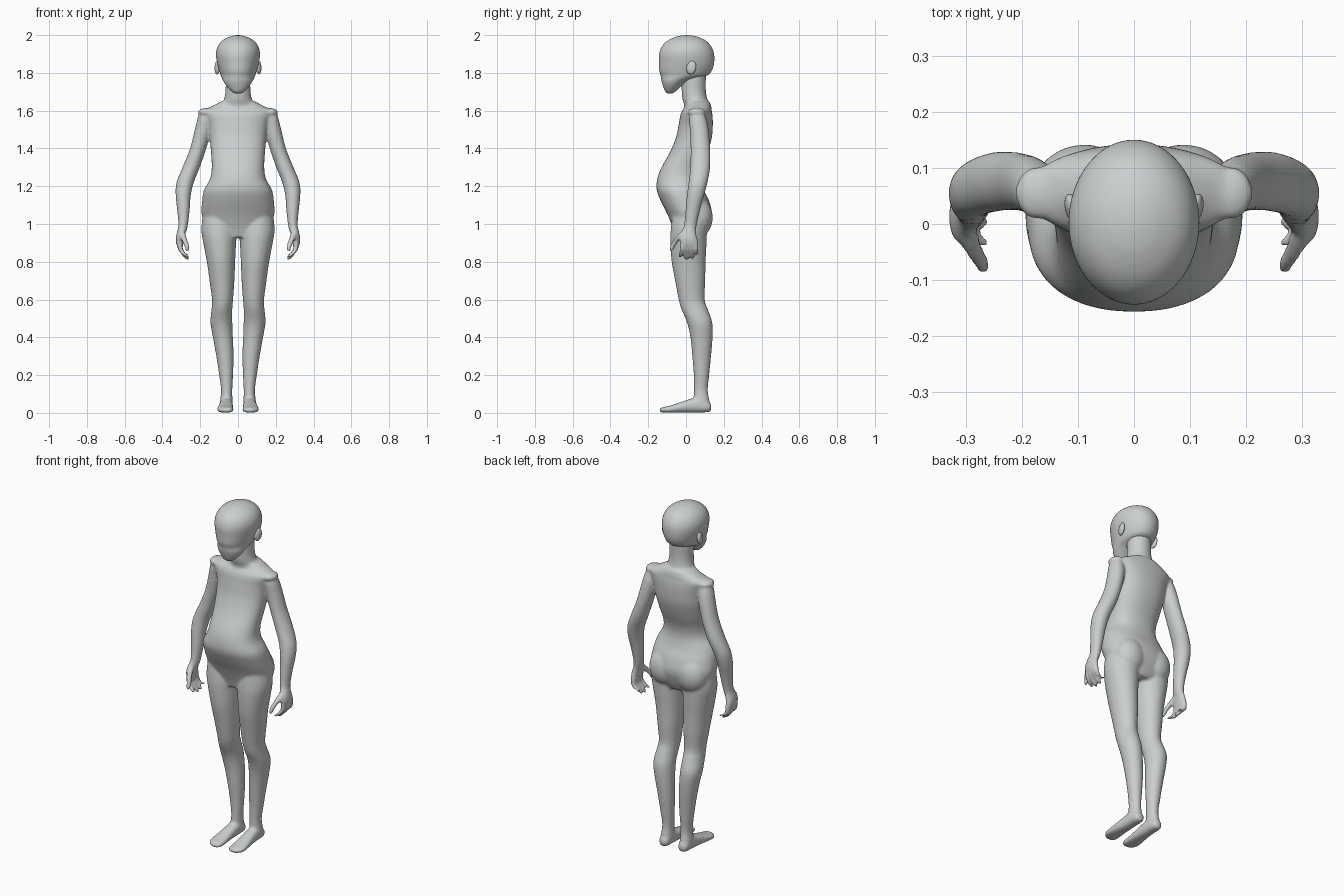
import bpy, bmesh, math
from mathutils import Vector, Matrix

grey = bpy.data.materials.new("plain grey")
grey.diffuse_color = (0.6, 0.62, 0.62, 1)


def spline(rows, steps=5):
    """Smooth Catmull-Rom curve through rows of section values."""
    out = []
    for i in range(len(rows) - 1):
        p = [rows[max(i - 1, 0)], rows[i], rows[i + 1], rows[min(i + 2, len(rows) - 1)]]
        for k in range(steps):
            t = k / steps
            out.append([0.5 * (2 * b + (c - a) * t + (2 * a - 5 * b + 4 * c - d) * t * t
                               + (3 * b - a - 3 * c + d) * t ** 3) for a, b, c, d in zip(*p)])
    return out + [list(rows[-1])]


def loft(bm, rows, along="z", mirror=False, power=1.0, n=32):
    """Rows: (position, x centre, other centre, x radius, other radius)."""
    for side in ((1, -1) if mirror else (1,)):
        rings = []
        for h, cx, co, rx, ro in spline(rows):
            ring = []
            for i in range(n):
                a = math.tau * i / n
                c, s = math.cos(a), math.sin(a)
                x = side * (cx + max(rx, .002) * math.copysign(abs(c) ** power, c))
                o = co + max(ro, .002) * math.copysign(abs(s) ** power, s)
                ring.append(bm.verts.new((x, o, h) if along == "z" else (x, h, o)))
            rings.append(ring)
        for a, b in zip(rings, rings[1:]):
            for i in range(n):
                bm.faces.new((a[i], a[(i + 1) % n], b[(i + 1) % n], b[i]))
        bm.faces.new(rings[0])
        bm.faces.new(rings[-1])


def ball(bm, centre, radii, mirror=True):
    for side in ((1, -1) if mirror else (1,)):
        m = Matrix.Translation((side * centre[0], centre[1], centre[2])) @ Matrix.Diagonal((*radii, 1))
        bmesh.ops.create_uvsphere(bm, u_segments=24, v_segments=16, radius=1, matrix=m)


def finish(bm, name, voxel=None, relax=4):
    bmesh.ops.recalc_face_normals(bm, faces=bm.faces)
    for f in bm.faces:
        f.smooth = True
    me = bpy.data.meshes.new(name)
    bm.to_mesh(me)
    bm.free()
    me.materials.append(grey)
    ob = bpy.data.objects.new(name, me)
    bpy.context.collection.objects.link(ob)
    if voxel:
        r = ob.modifiers.new("fuse", "REMESH")
        r.mode, r.voxel_size, r.use_smooth_shade = "VOXEL", voxel, True
        s = ob.modifiers.new("relax", "SMOOTH")
        s.factor, s.iterations = 0.5, relax
    return ob


# Body: torso, neck and limbs fused into one smooth skin
bm = bmesh.new()
# torso
loft(bm, [(.93, 0, .02, .10, .075), (.98, 0, .025, .165, .095), (1.05, 0, .02, .192, .118),
          (1.12, 0, -.005, .190, .128), (1.18, 0, -.03, .180, .125), (1.24, 0, -.036, .148, .116),
          (1.30, 0, -.022, .139, .108), (1.38, 0, .015, .143, .100), (1.46, 0, .042, .150, .095),
          (1.53, 0, .052, .160, .090), (1.575, 0, .055, .178, .085), (1.60, 0, .058, .185, .078),
          (1.625, 0, .065, .135, .068), (1.65, 0, .062, .088, .062)], power=.88, n=48)
# shoulder ridge
ball(bm, (.172, .055, 1.592), (.040, .048, .022))
# rounded rear of the pelvis
ball(bm, (.088, .062, 1.035), (.092, .080, .105))
# neck
loft(bm, [(1.56, 0, .06, .10, .07), (1.63, 0, .056, .090, .066), (1.66, 0, .047, .074, .066),
          (1.71, 0, .041, .066, .064), (1.80, 0, .04, .066, .066)])
# legs
loft(bm, [(1.06, .105, .02, .080, .09), (.97, .100, .015, .094, .096), (.90, .097, .013, .087, .096),
          (.80, .090, .014, .075, .090), (.70, .085, .022, .066, .080), (.60, .082, .030, .056, .069),
          (.55, .085, .045, .055, .070), (.48, .088, .072, .058, .067), (.40, .080, .082, .053, .059),
          (.30, .069, .083, .046, .050), (.20, .063, .082, .037, .041), (.12, .060, .079, .030, .037),
          (.06, .062, .082, .033, .043), (.02, .062, .086, .033, .042)], mirror=True)
# feet
loft(bm, [(.134, .062, .030, .012, .015), (.120, .062, .032, .028, .028), (.07, .062, .042, .034, .040),
          (.02, .063, .037, .036, .036), (-.04, .066, .027, .041, .026), (-.09, .067, .019, .045, .018),
          (-.12, .064, .016, .039, .015), (-.140, .058, .015, .020, .010)],
     along="y", mirror=True, power=.85)
# arms
loft(bm, [(1.595, .178, .06, .022, .028), (1.56, .176, .062, .038, .045), (1.50, .185, .070, .044, .050),
          (1.40, .211, .076, .043, .052), (1.30, .248, .075, .046, .053), (1.22, .280, .064, .046, .050),
          (1.15, .290, .050, .040, .046), (1.08, .289, .037, .034, .039), (1.00, .290, .024, .026, .034),
          (.96, .297, .016, .025, .036)], mirror=True)
# palms
loft(bm, [(.985, .293, .020, .023, .033), (.95, .302, .012, .023, .042), (.92, .308, .013, .022, .048),
          (.89, .308, .017, .018, .046), (.875, .306, .019, .012, .040)], mirror=True)
# curled fingers
for y, drop, tip in ((-.020, .822, -.032), (.006, .810, .002), (.031, .815, .034), (.053, .835, .060)):
    loft(bm, [(.90, .307, y, .014, .013), (.87, .306, y, .014, .013),
              (.845, .290, (y + tip) / 2, .014, .0125), (drop + .006, .270, tip, .013, .012),
              (drop, .264, tip, .006, .006)], mirror=True, n=16)
# thumbs
loft(bm, [(.955, .296, -.015, .018, .018), (.92, .285, -.046, .016, .018),
          (.89, .273, -.066, .014, .015), (.865, .268, -.078, .012, .012),
          (.855, .267, -.080, .005, .005)], mirror=True, n=16)
finish(bm, "body", .0075, 7)

# Head: smooth egg with a low jaw at the front
bm = bmesh.new()
loft(bm, [(1.689, 0, -.085, .012, .010), (1.70, 0, -.083, .034, .027), (1.73, 0, -.073, .061, .049),
          (1.76, 0, -.052, .080, .079), (1.785, 0, -.012, .091, .122), (1.81, 0, -.003, .099, .139),
          (1.85, 0, .003, .110, .146), (1.90, 0, .003, .117, .146), (1.94, 0, .003, .108, .131),
          (1.97, 0, .004, .085, .103), (1.99, 0, .004, .050, .062), (1.998, 0, .004, .022, .028),
          (2.0, 0, .004, .004, .005)], n=48)
finish(bm, "head", .008, 4)

# Ears: flattened shells with a raised rim
for side, name in ((1, "ear_right"), (-1, "ear_left")):
    bm = bmesh.new()
    tilt = Matrix.Translation((side * .110, .028, 1.828)) @ Matrix.Rotation(math.radians(-12), 4, "X") \
        @ Matrix.Rotation(side * math.radians(-14), 4, "Z")
    bmesh.ops.create_uvsphere(bm, u_segments=24, v_segments=16, radius=1,
                              matrix=tilt @ Matrix.Diagonal((.013, .026, .036, 1)))
    finish(bm, name)
